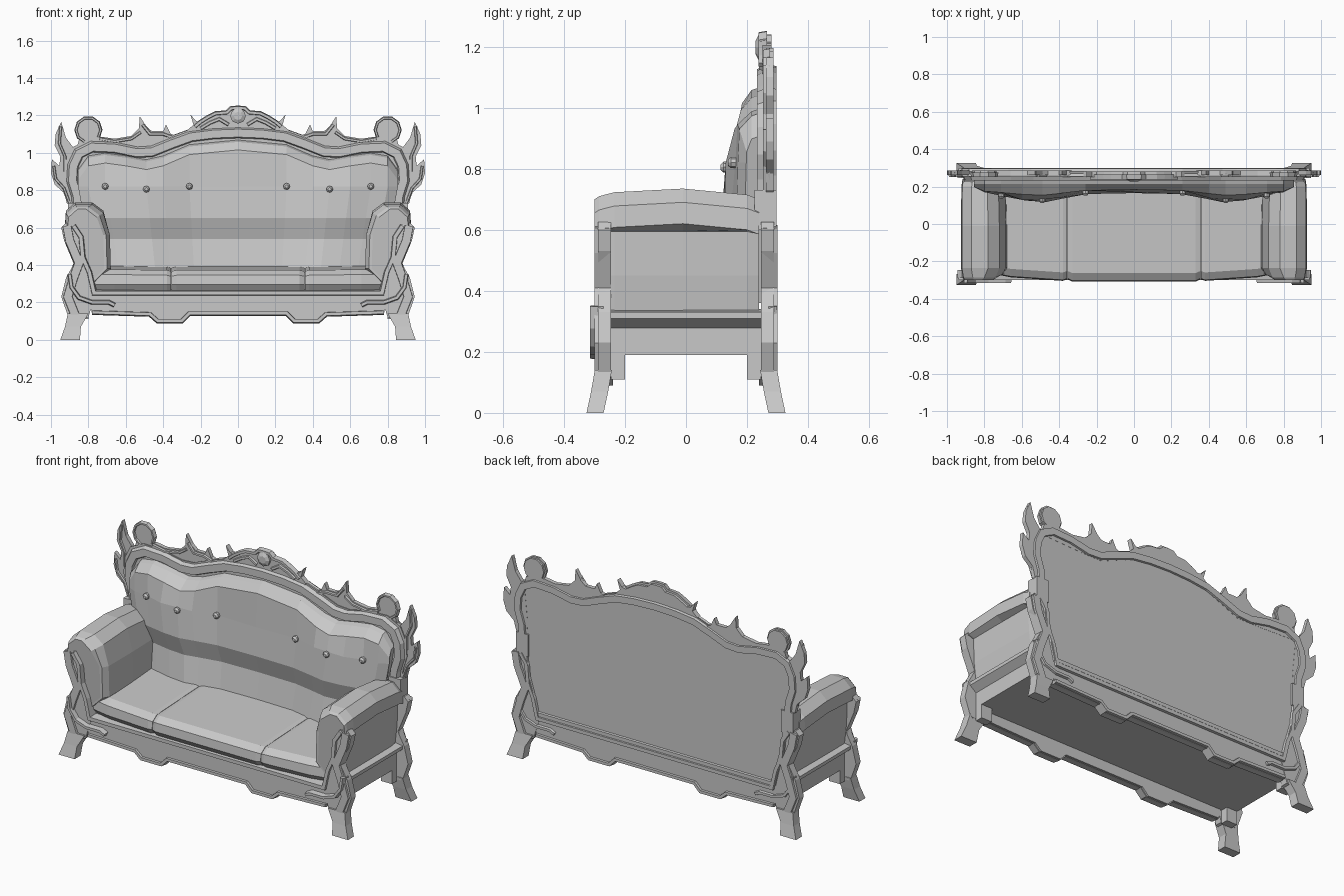
import bpy, bmesh, math
from mathutils import Vector

cube = bpy.data.objects.get("Cube")
if cube:
    bpy.data.objects.remove(cube)

grey = bpy.data.materials.new("plain grey")
grey.use_nodes = True
COL = (0.58, 0.58, 0.58, 1)
grey.diffuse_color = COL
grey.node_tree.nodes["Principled BSDF"].inputs["Base Color"].default_value = COL


def loft(name, rings, mirror=False, closed=True, cap=True):
    """Skin a list of equal rings of 3D points."""
    bm = bmesh.new()
    rows = [[bm.verts.new(p) for p in r] for r in rings]
    n = len(rows[0])
    for a, b in zip(rows, rows[1:]):
        for i in range(n if closed else n - 1):
            j = (i + 1) % n
            bm.faces.new((a[i], a[j], b[j], b[i]))
    if cap:
        bm.faces.new(rows[0])
        bm.faces.new(rows[-1])
    bmesh.ops.recalc_face_normals(bm, faces=bm.faces)
    me = bpy.data.meshes.new(name)
    bm.to_mesh(me)
    bm.free()
    me.materials.append(grey)
    ob = bpy.data.objects.new(name, me)
    bpy.context.collection.objects.link(ob)
    if mirror:
        ob.modifiers.new("mirror", 'MIRROR').use_mirror_merge = False
    return ob


def plate(name, pts, y0, y1, mirror=False):
    """Flat cut-out in the x-z plane."""
    return loft(name, [[(x, y, z) for x, z in pts] for y in (y0, y1)], mirror)


def box(name, x0, x1, y0, y1, z0, z1, mirror=False):
    return plate(name, [(x0, z0), (x1, z0), (x1, z1), (x0, z1)], y0, y1, mirror)


def both(pts):
    """Complete a half outline, starting at x = 0, with its reflection."""
    return [(-x, z) for x, z in reversed(pts) if x > 0] + pts


def ribbon(name, path, w, yf, yb, slope=0.6, mirror=False):
    """Moulding along an x-z path, narrower at depth yf than at yb."""
    p = [Vector(q) for q in path]
    rings = []
    for i, c in enumerate(p):
        d0 = (c - p[max(i - 1, 0)]).normalized()
        d1 = (p[min(i + 1, len(p) - 1)] - c).normalized()
        t = (d0 + d1).normalized()
        n = Vector((-t.y, t.x)) * w / 2
        n /= max(n.normalized().dot(Vector((-d1.y, d1.x))) if d1.length else 1, 0.6)
        rings.append([(c.x + n.x * k, y, c.y + n.y * k)
                      for k, y in ((slope, yf), (1, yb), (-1, yb), (-slope, yf))])
    return loft(name, rings, mirror)


def lerp(table, v):
    for (a, p), (b, q) in zip(table, table[1:]):
        if v <= b:
            return p + (q - p) * max(0, (v - a) / (b - a))
    return table[-1][1]


# Shared outlines
stile = [(.91, .13), (.945, .23), (.92, .33), (.87, .42), (.93, .53), (.945, .6), (.92, .625),
         (.87, .615), (.84, .56), (.83, .45), (.79, .38), (.76, .25), (.80, .12), (.83, .11)]
stile_trim = [(.87, .13), (.91, .23), (.88, .33), (.85, .41), (.90, .53), (.915, .61)]
seat_trim = [(0, .25), (.77, .25), (.795, .36), (.83, .44), (.84, .55), (.88, .61)]
apron = [(0, .13), (.26, .13), (.30, .09), (.43, .09), (.47, .125), (.78, .135)]
scroll = [(.90, .35), (.89, .28), (.85, .225), (.78, .20), (.69, .20), (.66, .185)]

# Front and back carcass: apron, uprights, trims and flared legs
for side, s in (("front", -1), ("back", 1)):
    plate(side + "_apron", both(apron + [(.80, .25)]), s * .285, s * .24)
    plate(side + "_upright", stile, s * .288, s * .245, True)
    ribbon(side + "_upright_trim", stile_trim, .055, s * .30, s * .245, .8, True)
    ribbon(side + "_apron_trim", [(x, z + .012) for x, z in both(apron)], .028, s * .298, s * .25)
    ribbon(side + "_seat_trim", both(seat_trim), .035, s * .30, s * .25)
    ribbon(side + "_scroll", scroll, .03, s * (.315 if s < 0 else .298), s * .27, .5, True)
    rings = []
    for z, xa, xb, ya in ((0, .845, .95, .27), (.07, .84, .925, .255), (.14, .80, .91, .243)):
        rings.append([(xa, s * ya, z), (xb, s * ya, z),
                      (xb, s * (ya + .056), z), (xa, s * (ya + .056), z)])
    loft(side + "_leg", rings, True)
    box(side + "_leg_bracket", .80, .87, s * .245, s * .20, .11, .22, True)

# Side rails with ledge
box("side_rail", .80, .87, -.25, .25, .19, .30, True)
ledge = [(.86, .27), (.91, .31), (.91, .33), (.85, .34)]
plate("side_ledge", ledge, -.25, .25, True)
box("seat_base", -.82, .82, -.25, .25, .19, .27)


# Seat cushions
def cushion(name, stations, mirror=False):
    prof = [(-.275, .262), (-.30, .295), (-.295, .345), (-.255, .372), (.2, .392), (.2, .262)]
    loft(name, [[(x, y + (dy if y < 0 else 0), z + (dz if z > .3 else 0)) for y, z in prof]
                for x, dy, dz in stations], mirror)


cushion("middle_cushion", [(-.355, .004, -.006), (-.33, -.008, 0), (.33, -.008, 0), (.355, .004, -.006)])
cushion("side_cushion", [(.357, .004, -.006), (.38, -.004, 0), (.66, .015, .004), (.785, .04, .004)], True)

# Padded arms, swelling in the middle of their length
arm = [(.89, .595), (.925, .62), (.92, .69), (.87, .735), (.78, .735), (.72, .69),
       (.685, .56), (.68, .38), (.76, .30), (.87, .32), (.885, .45)]
rings = []
for y, inset, drop in ((-.30, .035, .035), (-.285, .02, .025), (-.235, 0, .012), (-.01, 0, 0), (.2, .005, .02), (.24, .02, .035)):
    rings.append([(x + (inset if x < .8 else -inset * .4), y if z > .6 else max(y, -.27),
                   z - (drop if z > .6 else 0)) for x, z in arm])
loft("arm_pad", rings, True)

# Back panel and its crowned frame
crown = [(0, 1.105), (.13, 1.10), (.25, 1.085), (.36, 1.045), (.46, 1.005), (.54, 1.0), (.66, 1.025),
         (.78, 1.03), (.85, .995), (.88, .93), (.885, .85), (.86, .77), (.85, .66)]
plate("back_panel", both(crown + [(.84, .5), (.81, .40), (.78, .26)]), .245, .285)
ribbon("back_frame", both(crown), .085, .232, .28, .5)
ribbon("back_frame_rim", both([(x * 1.02, z + .012) for x, z in crown]), .055, .296, .255, .7)
ribbon("back_panel_rim", both([(0, .275), (.78, .275), (.81, .40), (.84, .5), (.855, .66)]), .035, .296, .27)

# Tufted backrest
top = [(0, 1.07), (.26, 1.045), (.40, .985), (.49, .965), (.60, .985), (.71, 1.0), (.80, .985), (.855, .91)]
swell = [(0, 0), (.26, .005), (.40, .03), (.49, .048), (.60, .04), (.71, .02), (.80, 0), (.86, -.03)]
base = [(.36, .17), (.45, .178), (.54, .20), (.64, .165), (.82, .17), (.9, .172), (1.03, .185)]
tuft = {.26: .012, .49: .012, .71: .012}
xs = [-x for x, z in reversed(top) if x > 0] + [x for x, z in top]
rings = []
for x in xs:
    ax = abs(x)
    zt = lerp(top, ax)
    ring = [(x, .25, zt), (x, .215, zt - .012)]
    for z in (zt - .055, .82, .65, .54, .36):
        k = 1 - .1 * max(0, .82 - z) / .46
        y = lerp(base, z) - lerp(swell, ax) * (1 if z < .9 else .4)
        y += tuft.get(ax, 0) if z == .82 else 0
        ring.append((x * k, min(y, .23), z))
    rings.append(ring + [(x * .9, .25, .36)])
loft("tufted_backrest", rings)

# Buttons
for n, (x, y, z) in enumerate(((.26, .172, .82), (.49, .133, .805), (.71, .157, .82))):
    rings = [[(x + r * math.cos(a * math.pi / 4), y + d, z + r * math.sin(a * math.pi / 4))
              for a in range(8)] for d, r in ((.03, .018), (-.01, .018), (-.02, .009))]
    loft("button_%d" % (n + 1), rings, True)

# Carved crest in the centre
crest = [(0, 1.24), (.035, 1.238), (.06, 1.215), (.12, 1.21), (.16, 1.19), (.20, 1.165), (.225, 1.17),
         (.255, 1.205), (.238, 1.15), (.27, 1.12), (.25, 1.08), (0, 1.10)]
outline = both(crest[:-1])
plate("crest", outline, .25, .28)
ribbon("crest_trim", both(crest[:6] + [(.23, 1.14)]), .024, .238, .265)
ribbon("crest_lower_scroll", [(.05, 1.15), (.10, 1.18), (.15, 1.16), (.20, 1.13)], .025, .24, .26, .5, True)
boss = [[(r * math.cos(a * math.pi / 4), y, 1.197 + r * math.sin(a * math.pi / 4)) for a in range(8)]
        for y, r in ((.265, .042), (.238, .042), (.228, .022))]
loft("crest_boss", boss)

# Leafy shoulder carving with a round finial
shoulder = [(.27, 1.07), (.36, 1.10), (.385, 1.15), (.40, 1.115), (.46, 1.115), (.49, 1.14), (.525, 1.195),
            (.53, 1.13), (.57, 1.09), (.66, 1.075), (.73, 1.085), (.85, 1.07), (.87, 1.0), (.6, .99), (.46, .99)]
plate("shoulder_carving", shoulder, .262, .286, True)
ribbon("shoulder_trim", [(.33, 1.075), (.40, 1.10), (.47, 1.10), (.51, 1.15)], .022, .252, .27, .5, True)
ribbon("shoulder_lower_trim", [(.52, 1.11), (.57, 1.075), (.66, 1.06), (.74, 1.075)], .02, .252, .27, .5, True)
disc = [(.80 + .066 * math.cos(a * math.pi / 5), 1.122 + .066 * math.sin(a * math.pi / 5)) for a in range(10)]
plate("round_finial", disc, .262, .286, True)
ribbon("finial_trim", [disc[i] for i in (8, 9, 0, 1, 2, 3, 4, 5, 6)], .018, .252, .275, .5, True)

# Flame-shaped side leaves
leaf = [(.86, 1.0), (.89, 1.04), (.92, 1.08), (.945, 1.165), (.975, 1.10), (.98, 1.04), (.95, .98),
        (.955, .93), (.995, .965), (1.0, .89), (.98, .83), (.93, .785), (.915, .73), (.85, .66), (.84, .8)]
plate("side_leaf", leaf, .262, .286, True)
ribbon("side_leaf_trim", [(.948, 1.14), (.955, 1.05), (.925, .98), (.925, .90)], .022, .252, .275, .4, True)
ribbon("side_leaf_lower_trim", [(.985, .93), (.975, .86), (.93, .81), (.90, .73)], .022, .252, .275, .4, True)
# Joint blocks between back frame and rear uprights
box("back_joint", .83, .91, .225, .296, .60, .73, True)
